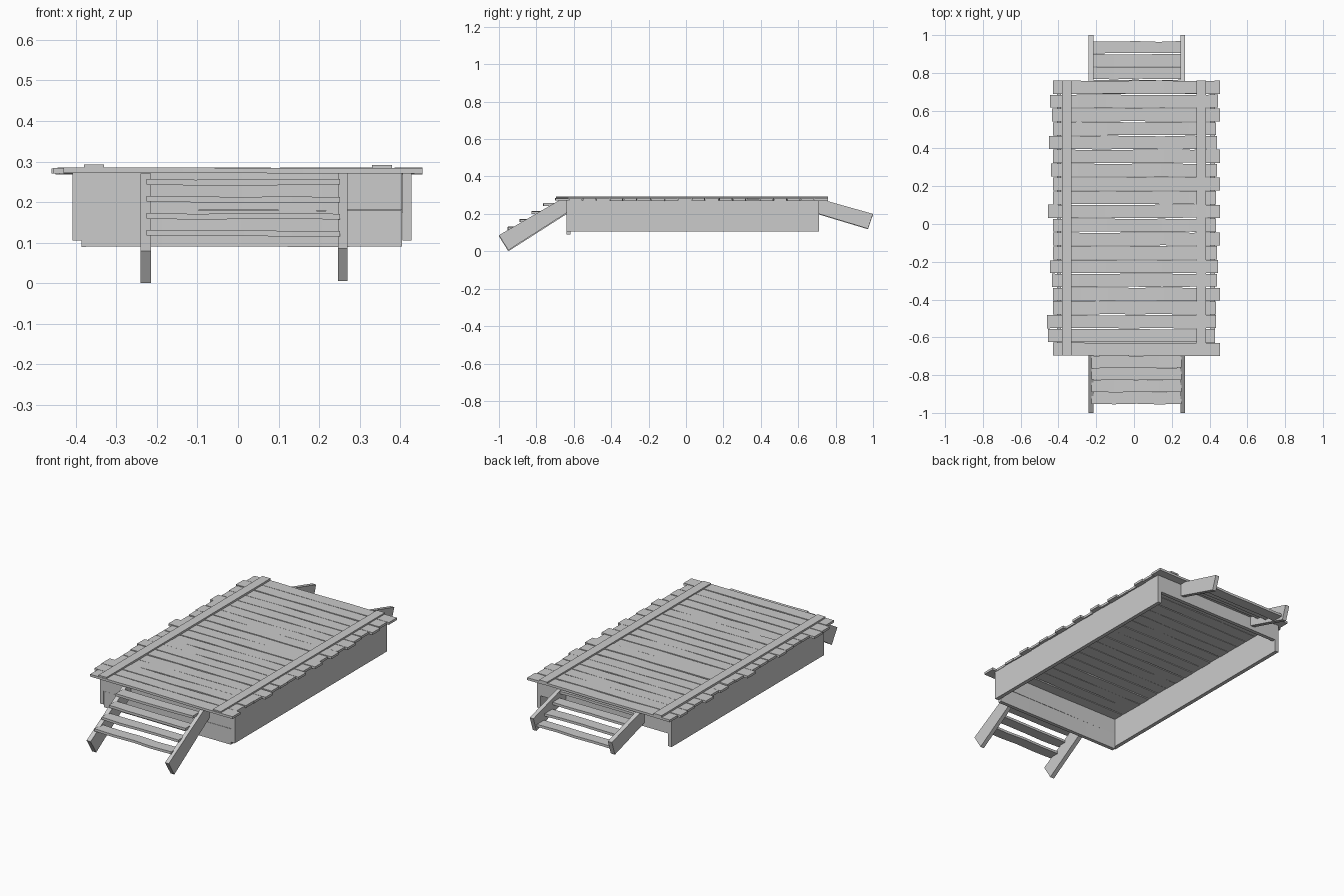
import bpy, bmesh, random
from mathutils import Vector

if "Cube" in bpy.data.objects:
    bpy.data.objects.remove(bpy.data.objects["Cube"])
random.seed(4)


def finish(name, bm):
    bmesh.ops.recalc_face_normals(bm, faces=bm.faces)
    me = bpy.data.meshes.new(name)
    bm.to_mesh(me)
    bm.free()
    ob = bpy.data.objects.new(name, me)
    bpy.context.collection.objects.link(ob)
    return ob


def board(name, x, y, z, wear=0.0, cuts=1):
    """Box board along x; wear makes the long edges slightly wavy."""
    bm = bmesh.new()
    rings = []
    for i in range(cuts + 1):
        px = x[0] + (x[1] - x[0]) * i / cuts
        a = y[0] + random.uniform(0, wear)
        b = y[1] - random.uniform(0, wear)
        dz = random.uniform(-wear, wear) * 0.3
        rings.append([bm.verts.new((px, py, pz + dz)) for py, pz in
                      ((a, z[0]), (b, z[0]), (b, z[1]), (a, z[1]))])
    for r, s in zip(rings, rings[1:]):
        for k in range(4):
            bm.faces.new((r[k], r[(k + 1) % 4], s[(k + 1) % 4], s[k]))
    bm.faces.new(rings[0])
    bm.faces.new(rings[-1])
    return finish(name, bm)


def stringer(name, x, profile, dz=0.0):
    """Extrude a side profile (y, z) across x."""
    bm = bmesh.new()
    f = bm.faces.new([bm.verts.new((x[0], y, z + dz)) for y, z in profile])
    ext = bmesh.ops.extrude_face_region(bm, geom=[f])
    bmesh.ops.translate(bm, vec=Vector((x[1] - x[0], 0, 0)),
                        verts=[v for v in ext["geom"] if isinstance(v, bmesh.types.BMVert)])
    return finish(name, bm)


# Deck planks, from back to front, with uneven ends
left = [.43, .445, .435, .43, .45, .43, .44, .43, .43, .455,
        .43, .43, .43, .445, .435, .43, .43, .46, .455, .43]
right = [.455, .445, .455, .435, .44, .455, .44, .455, .435, .455,
         .435, .455, .44, .445, .44, .455, .435, .435, .43, .455]
pitch = 1.46 / 20
for i, (l, r) in enumerate(zip(left, right)):
    y1 = 0.76 - i * pitch
    dz = random.uniform(-0.0015, 0.0015)
    board(f"deck_plank_{i + 1}", (-l, r), (y1 - pitch, y1),
          (0.270 + dz, 0.283 + dz), 0.004, 6)

# Long battens on top of the deck
board("batten_left", (-0.38, -0.33), (-0.695, 0.76), (0.282, 0.293))
board("batten_right", (0.33, 0.38), (-0.695, 0.76), (0.282, 0.291))

# Skirt boards
board("side_skirt_left", (-0.408, -0.386), (-0.64, 0.71), (0.105, 0.272))
board("side_skirt_right", (0.406, 0.428), (-0.64, 0.71), (0.105, 0.272))
board("front_skirt_lower", (-0.386, 0.404), (-0.64, -0.617), (0.09, 0.179), 0.002, 4)
board("front_skirt_upper", (-0.386, 0.404), (-0.64, -0.617), (0.18, 0.272), 0.002, 4)
board("back_skirt", (-0.386, 0.406), (0.687, 0.71), (0.175, 0.272), 0.002, 4)

# Stair stringers
front = [(-1.0, 0.08), (-0.95, 0.0), (-0.64, 0.198), (-0.64, 0.268), (-0.672, 0.27)]
back = [(0.71, 0.197), (0.973, 0.118), (1.0, 0.197), (0.74, 0.27), (0.71, 0.27)]
for side, x, dz in (("left", (-0.24, -0.215), 0.0), ("right", (0.247, 0.27), 0.006)):
    stringer(f"front_stringer_{side}", x, front, dz)
    stringer(f"back_stringer_{side}", x, back, dz / 2)

# Stair treads
for i in range(4):
    y, z = -0.92 + i * 0.064, 0.123 + i * 0.042
    board(f"front_tread_{i + 1}", (-0.225, 0.252), (y - 0.036, y + 0.032),
          (z - 0.007, z + 0.007), 0.005, 4)
    y, z = 0.935 - i * 0.068, 0.148 + i * 0.036
    board(f"back_tread_{i + 1}", (-0.225, 0.252), (y - 0.034, y + 0.034),
          (z - 0.007, z + 0.007), 0.005, 4)
